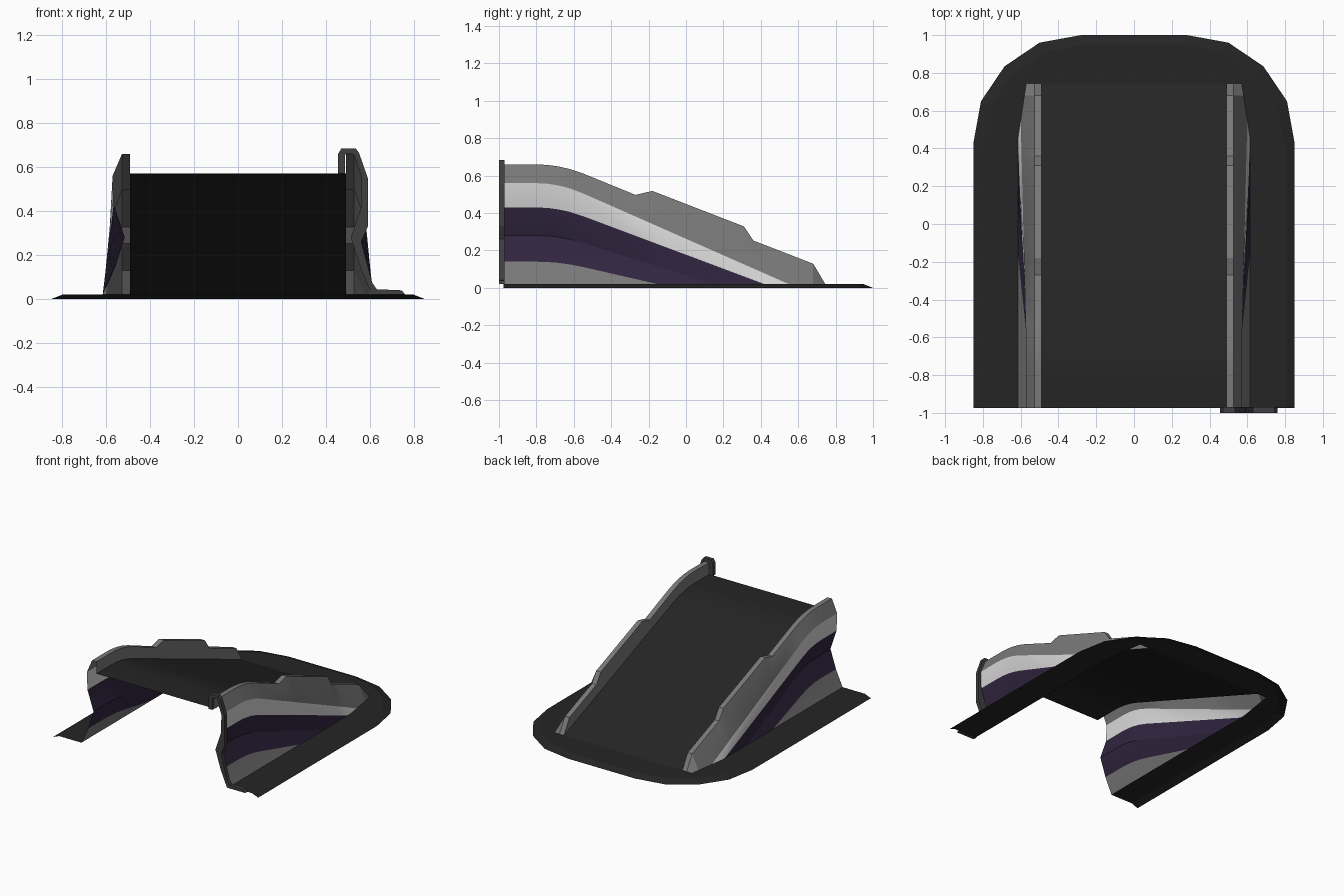
import bpy, bmesh

if "Cube" in bpy.data.objects:
    bpy.data.objects.remove(bpy.data.objects["Cube"])


def material(name, rgb):
    m = bpy.data.materials.new(name)
    m.diffuse_color = (*rgb, 1)
    m.use_nodes = True
    m.node_tree.nodes["Principled BSDF"].inputs["Base Color"].default_value = m.diffuse_color
    return m


BLACK = material("black_rubber", (.018, .018, .018))
GREY = material("mid_grey", (.19, .19, .19))
LIGHT = material("light_grey", (.68, .68, .68))
PURPLE = material("dark_purple", (.03, .018, .05))
TRIM = material("charcoal_trim", (.05, .05, .05))

BACK, TIP, FLOOR = -.975, .745, .02


def make(name, verts, faces, mats, indices=None, smooth=True):
    me = bpy.data.meshes.new(name)
    me.from_pydata(verts, [], faces)
    for m in mats:
        me.materials.append(m)
    if indices:
        for p, i in zip(me.polygons, indices):
            p.material_index = i
    bm = bmesh.new()
    bm.from_mesh(me)
    bmesh.ops.remove_doubles(bm, verts=bm.verts, dist=.0005)
    bmesh.ops.triangulate(bm, faces=[f for f in bm.faces if len(f.verts) > 4])
    bm.to_mesh(me)
    bm.free()
    ob = bpy.data.objects.new(name, me)
    bpy.context.collection.objects.link(ob)
    if smooth:
        bpy.ops.object.select_all(action='DESELECT')
        ob.select_set(True)
        bpy.context.view_layer.objects.active = ob
        bpy.ops.object.shade_smooth_by_angle(angle=.35)
    return ob


def drop(y):
    """How far the slope has fallen at y: level, short curve, then straight."""
    m = .55 / (TIP + .675)
    if y < -.8:
        return 0
    if y < -.55:
        return m * (y + .8) ** 2 / .5
    return m * (y + .675)


def foot(y):
    return .615 if y < .45 else .615 - .045 * (y - .45) / (TIP - .45)


def top(y):
    """Upper edge of the side wall, with the raised middle section."""
    if y > .74:
        return FLOOR
    return .66 - drop(y) + (.05 if -.2 < y < .32 else -.006 if y > -.3 else 0)


stations = [BACK, -.8, -.74, -.68, -.62, -.55, -.27, -.18, -.15, .15,
            .31, .36, .42, .45, .55, .68, TIP]

# Sloping deck
dv = [(x, y, .57 - drop(y)) for y in stations for x in (-.49, .49)]
df = [(2 * i, 2 * i + 1, 2 * i + 3, 2 * i + 2) for i in range(len(stations) - 1)]
make("ramp_deck", dv, df, [BLACK])

# Side wall: rows run from the deck over the cap and down to the foot.
# Each lower row is (x at the back, z at the back, y where it meets the floor)
rows = [(.57, .56, .55), (.565, .43, .42), (.515, .28, .15), (.56, .14, -.15)]
grid = [[(.49, y, .57 - drop(y)) for y in stations],
        [(.49, y, top(y)) for y in stations],
        [(.527, y, top(y)) for y in stations]]
for x0, z0, end in rows:
    line = []
    for y in stations:
        f = min(1, drop(y) / drop(end))
        x = foot(y) if f >= 1 else x0 + (foot(end) - x0) * f
        line.append((x, y, z0 + (FLOOR - z0) * f))
    grid.append(line)
grid.append([(foot(y), y, FLOOR) for y in stations])
n = len(stations)
wf, wi = [], []
for i, band in enumerate((0, 0, 0, 1, 2, 2, 0)):
    for j in range(n - 1):
        wf.append((i * n + j, (i + 1) * n + j, (i + 1) * n + j + 1, i * n + j + 1))
        wi.append(band)
walls = make("side_walls", [p for r in grid for p in r], wf, [GREY, LIGHT, PURPLE], wi)
walls.modifiers.new("mirror", 'MIRROR')

# Base flange with rounded lip and open middle
half = [(.85, BACK), (.85, .43), (.81, .65), (.685, .835), (.5, .96), (.28, 1)]
rim = half + [(-x, y) for x, y in reversed(half)]
inner = [(-.615, BACK), (-.615, .45), (-.57, TIP), (.57, TIP), (.615, .45), (.615, BACK)]
k = len(rim)
bv = [(x * .94, y * .95 if y > .4 else y, FLOOR) for x, y in rim]
bv += [(x, y, FLOOR) for x, y in inner]
low = len(bv)
bv += [(x, y, 0) for x, y in rim]
bf = [tuple(range(low))]
bf += [(i, low + i, low + i + 1, i + 1) for i in range(k - 1)]
make("base_flange", bv, bf, [BLACK], smooth=False)

# Edge trim around the back end of the right wall
outer = [(.455, .57), (.455, .66), (.47, .685), (.535, .685), (.55, .665), (.59, .55),
         (.59, .33), (.56, .26), (.61, .075), (.63, .045), (.745, .04), (.76, .02)]
inn = [(.487, .57), (.487, .655), (.49, .66), (.522, .66), (.527, .655), (.562, .555),
       (.56, .42), (.513, .28), (.557, .14), (.6, .04), (.61, .02), (.74, .02)]
c = len(outer)
tv = [(x, y, z) for y in (-1, -.97) for prof in (outer, inn) for x, z in prof]
tf = []
for i in range(c - 1):
    a, b, d, e = i, c + i, 2 * c + i, 3 * c + i
    tf += [(a, b, b + 1, a + 1), (d, d + 1, e + 1, e),
           (a, a + 1, d + 1, d), (b, e, e + 1, b + 1)]
tf += [(0, 2 * c, 3 * c, c), (c - 1, 2 * c - 1, 4 * c - 1, 3 * c - 1)]
trim = make("edge_trim", tv, tf, [TRIM], smooth=False)
bm = bmesh.new()
bm.from_mesh(trim.data)
bmesh.ops.recalc_face_normals(bm, faces=bm.faces)
bm.to_mesh(trim.data)
bm.free()
